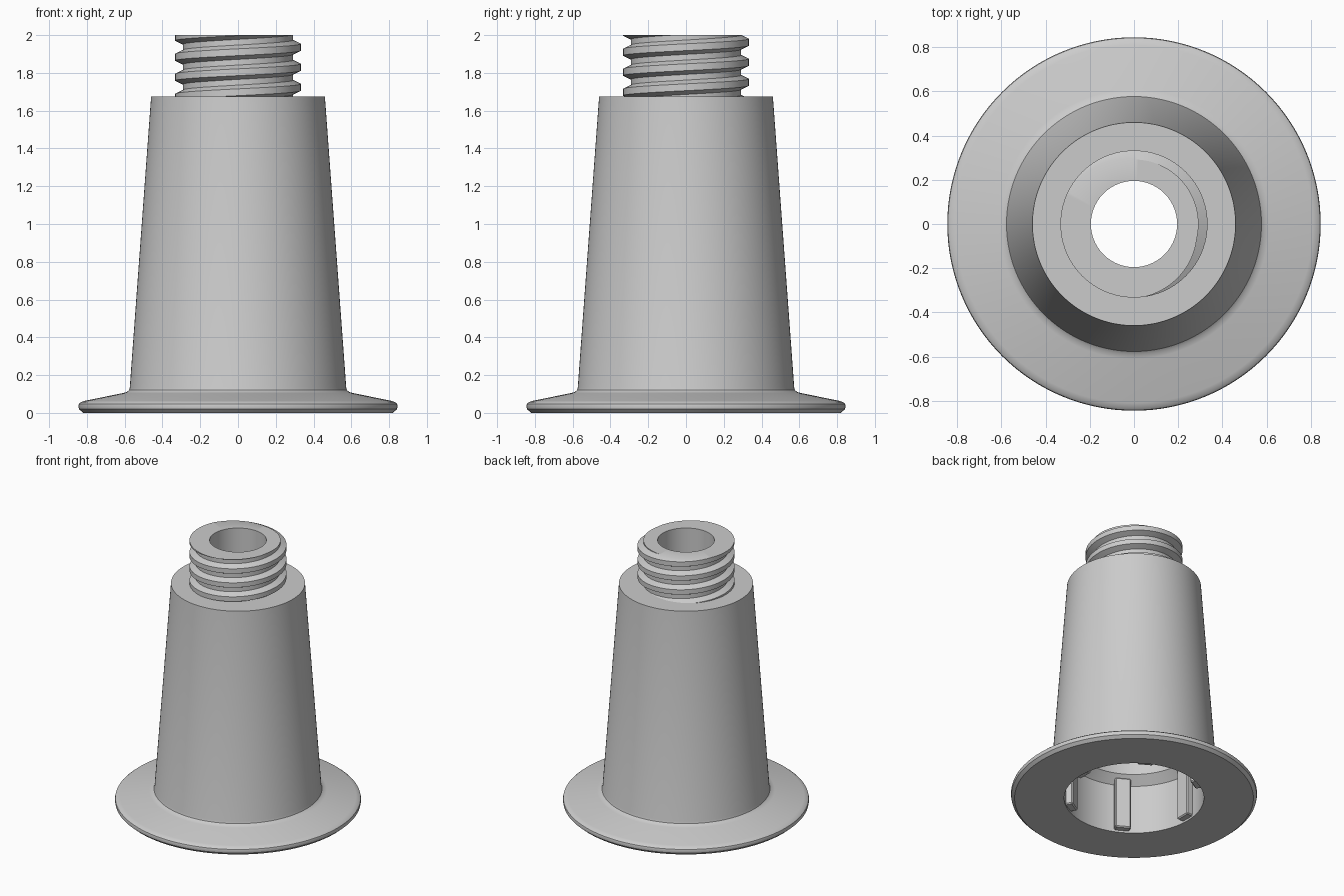
import bpy
import bmesh
from math import cos, sin, pi, radians
from mathutils import Matrix

if "Cube" in bpy.data.objects:
    bpy.data.objects.remove(bpy.data.objects["Cube"])

grey = bpy.data.materials.new("light grey plastic")
grey.use_nodes = True
grey.diffuse_color = (0.6, 0.6, 0.6, 1)
grey.node_tree.nodes["Principled BSDF"].inputs["Base Color"].default_value = (0.6, 0.6, 0.6, 1)

SEGMENTS = 128
SHOULDER, TOP = 1.675, 2.0
BORE, ROOT, CREST = 0.195, 0.292, 0.333


def finish(bm, name, smooth=True):
    mesh = bpy.data.meshes.new(name)
    bm.to_mesh(mesh)
    bm.free()
    mesh.materials.append(grey)
    obj = bpy.data.objects.new(name, mesh)
    bpy.context.collection.objects.link(obj)
    bpy.ops.object.select_all(action="DESELECT")
    obj.select_set(True)
    bpy.context.view_layer.objects.active = obj
    if smooth:
        bpy.ops.object.shade_smooth_by_angle(angle=radians(28))
    return obj


def lathe(bm, profile):
    verts = [bm.verts.new((r, 0, z)) for r, z in profile]
    edges = [bm.edges.new(pair) for pair in zip(verts, verts[1:])]
    bmesh.ops.spin(bm, geom=verts + edges, axis=(0, 0, 1), cent=(0, 0, 0),
                   angle=2 * pi, steps=SEGMENTS, use_merge=True)
    bmesh.ops.remove_doubles(bm, verts=bm.verts, dist=1e-5)


# Flanged tapered body: outside from shoulder down, then up the hollow inside
bm = bmesh.new()
lathe(bm, [
    (BORE, SHOULDER), (0.46, SHOULDER),
    (0.573, 0.135), (0.577, 0.12), (0.59, 0.11), (0.61, 0.105),
    (0.81, 0.064), (0.83, 0.058), (0.842, 0.048), (0.845, 0.036),
    (0.842, 0.02), (0.82, 0),
    (0.48, 0), (0.48, 0.37), (0.42, 0.43), (0.36, 1.54), (BORE, 1.54),
])
bmesh.ops.recalc_face_normals(bm, faces=bm.faces)
finish(bm, "flanged_body")

# Six upright grip ribs inside the mouth of the body
bm = bmesh.new()
for i in range(6):
    place = (Matrix.Rotation(i * pi / 3, 4, "Z")
             @ Matrix.Translation((0.46, 0, 0.21))
             @ Matrix.Diagonal((0.06, 0.11, 0.39, 1)))
    bmesh.ops.create_cube(bm, size=1, matrix=place)
bmesh.ops.bevel(bm, geom=bm.edges[:], offset=0.008, segments=1, affect="EDGES")
finish(bm, "inner_ribs", smooth=False)

# Threaded neck: helical profile wrapped one pitch per turn, trimmed flat
PITCH, TURNS, CREST_Z = 0.106, 6, 1.512
STEPS = 96
section = [(-0.018, CREST), (0.018, CREST), (0.038, ROOT), (0.068, ROOT)]
bm = bmesh.new()
columns = []
for s in range(STEPS):
    a = 2 * pi * s / STEPS
    lift = CREST_Z + PITCH * s / STEPS
    columns.append([bm.verts.new((r * cos(a), r * sin(a), lift + turn * PITCH + dz))
                    for turn in range(TURNS) for dz, r in section])
for s in range(STEPS):
    here = columns[s]
    after = columns[s + 1] if s + 1 < STEPS else columns[0][len(section):]
    for k in range(min(len(here), len(after)) - 1):
        bm.faces.new((here[k], after[k], after[k + 1], here[k + 1]))
for z, side in ((TOP, 1), (SHOULDER - 0.005, -1)):
    bmesh.ops.bisect_plane(bm, geom=bm.verts[:] + bm.edges[:] + bm.faces[:],
                           dist=1e-5, plane_co=(0, 0, z), plane_no=(0, 0, side),
                           clear_outer=True)

# Smooth bore through the neck, joined to the thread by a flat rim
bore = [[bm.verts.new((BORE * cos(a), BORE * sin(a), z))
         for a in (2 * pi * i / STEPS for i in range(STEPS))] for z in (1.54, TOP)]
for i in range(STEPS):
    j = (i + 1) % STEPS
    bm.faces.new((bore[0][j], bore[0][i], bore[1][i], bore[1][j]))
rim = [e for e in bm.edges if e.is_boundary and all(abs(v.co.z - TOP) < 1e-4 for v in e.verts)]
bmesh.ops.triangle_fill(bm, edges=rim, use_beauty=True, normal=(0, 0, 1))
bmesh.ops.recalc_face_normals(bm, faces=bm.faces)
finish(bm, "threaded_neck")
